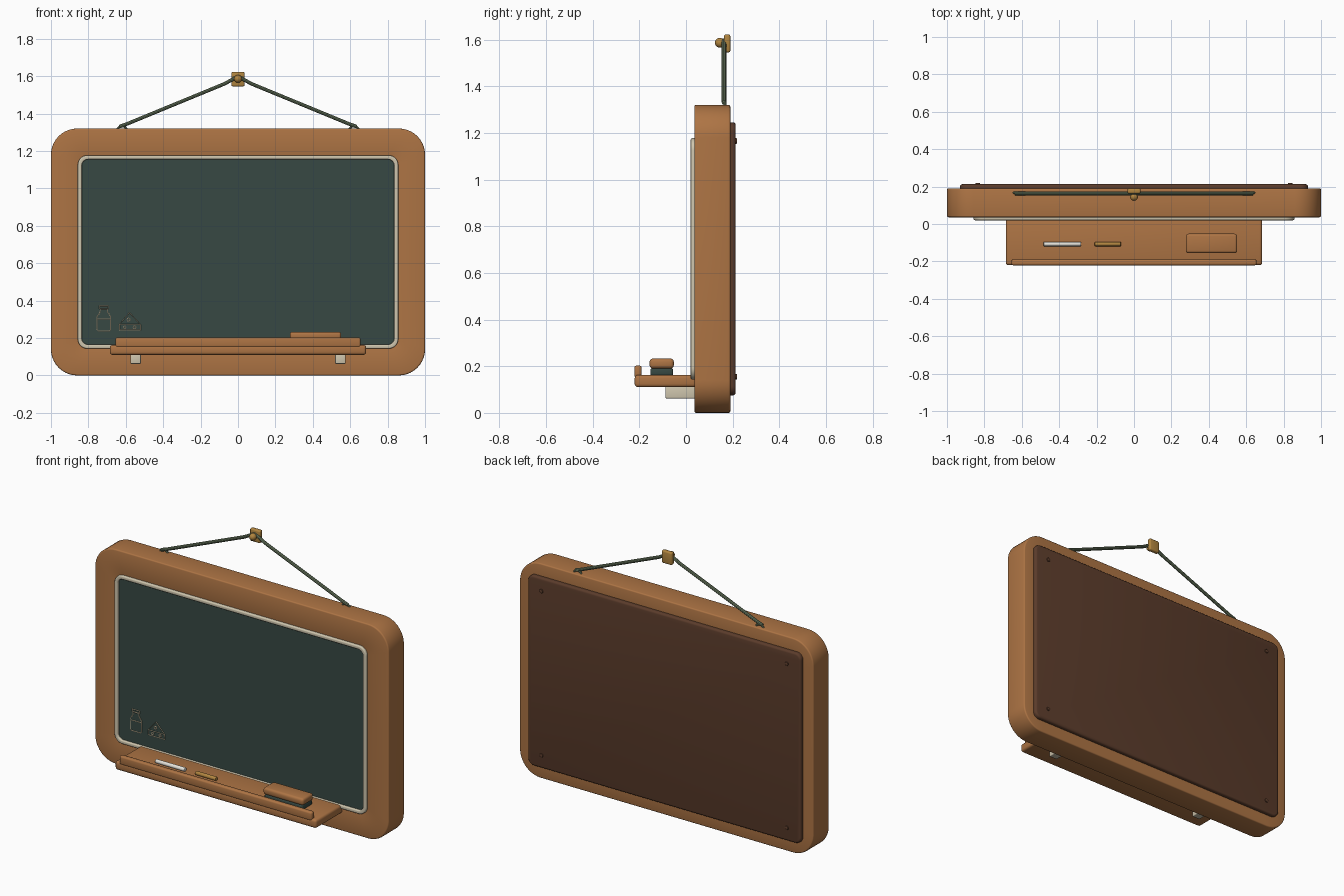
import bpy, bmesh, math
from mathutils import Vector

if "Cube" in bpy.data.objects:
    bpy.data.objects.remove(bpy.data.objects["Cube"])


def mat(name, r, g, b):
    m = bpy.data.materials.new(name)
    m.diffuse_color = (r, g, b, 1)
    m.use_nodes = True
    m.node_tree.nodes["Principled BSDF"].inputs["Base Color"].default_value = m.diffuse_color
    return m


WOOD = mat("warm wood", 0.42, 0.175, 0.058)
BACK = mat("dark brown", 0.105, 0.045, 0.024)
SLATE = mat("slate green", 0.038, 0.066, 0.056)
CREAM = mat("cream", 0.62, 0.56, 0.42)
ROPE = mat("rope green", 0.16, 0.215, 0.13)
BRASS = mat("brass", 0.44, 0.235, 0.05)
WHITE = mat("chalk white", 0.78, 0.76, 0.70)
LINE = mat("chalk line", 0.60, 0.50, 0.34)


def finish(ob, material, bevel=0, segs=3):
    ob.data.materials.append(material)
    bpy.ops.object.select_all(action='DESELECT')
    ob.select_set(True)
    bpy.context.view_layer.objects.active = ob
    if bevel:
        m = ob.modifiers.new("bevel", 'BEVEL')
        m.width, m.segments, m.limit_method = bevel, segs, 'ANGLE'
        m.angle_limit = math.radians(40)
        bpy.ops.object.modifier_apply(modifier="bevel")
    bpy.ops.object.shade_smooth_by_angle(angle=math.radians(35))
    return ob


def new_object(name, bm):
    bmesh.ops.recalc_face_normals(bm, faces=bm.faces)
    me = bpy.data.meshes.new(name)
    bm.to_mesh(me)
    bm.free()
    ob = bpy.data.objects.new(name, me)
    bpy.context.collection.objects.link(ob)
    return ob


def box(name, x0, x1, y0, y1, z0, z1, material, bevel=0, segs=3):
    bm = bmesh.new()
    bmesh.ops.create_cube(bm, size=1)
    for v in bm.verts:
        v.co = Vector(((x0 + x1) / 2 + v.co.x * (x1 - x0),
                       (y0 + y1) / 2 + v.co.y * (y1 - y0),
                       (z0 + z1) / 2 + v.co.z * (z1 - z0)))
    return finish(new_object(name, bm), material, bevel, segs)


def outline(hx, z0, z1, r, n=10):
    """Rounded rectangle in the xz plane."""
    pts = []
    for i, (cx, cz) in enumerate([(hx - r, z1 - r), (-hx + r, z1 - r),
                                  (-hx + r, z0 + r), (hx - r, z0 + r)]):
        for k in range(n + 1):
            a = math.pi / 2 * (i + k / n)
            pts.append((cx + r * math.cos(a), cz + r * math.sin(a)))
    return pts


def slab(name, outer, y0, y1, material, bevel=0, inner=None):
    """Solid plate, or a ring when an inner outline is given."""
    bm = bmesh.new()

    def loop(pts, y):
        return [bm.verts.new((x, y, z)) for x, z in pts]

    def bridge(a, b):
        for i in range(len(a)):
            j = (i + 1) % len(a)
            bm.faces.new((a[i], a[j], b[j], b[i]))

    of, ob_ = loop(outer, y0), loop(outer, y1)
    bridge(of, ob_)
    if inner:
        nf, nb = loop(inner, y0), loop(inner, y1)
        bridge(nf, nb)
        bridge(of, nf)
        bridge(ob_, nb)
    else:
        bm.faces.new(of)
        bm.faces.new(ob_)
    return finish(new_object(name, bm), material, bevel)


def cylinder(name, centre, r, length, axis, material, bevel=0, sides=16):
    rot = (0, math.pi / 2, 0) if axis == 'x' else (math.pi / 2, 0, 0)
    bpy.ops.mesh.primitive_cylinder_add(vertices=sides, radius=r, depth=length,
                                        location=centre, rotation=rot)
    ob = bpy.context.object
    ob.name = name
    return finish(ob, material, bevel, 2)


def tube(name, pts, r, material, closed=False, res=3):
    cu = bpy.data.curves.new(name, 'CURVE')
    cu.dimensions = '3D'
    cu.bevel_depth, cu.bevel_resolution, cu.use_fill_caps = r, res, True
    sp = cu.splines.new('POLY')
    sp.points.add(len(pts) - 1)
    for p, co in zip(sp.points, pts):
        p.co = (*co, 1)
    sp.use_cyclic_u = closed
    ob = bpy.data.objects.new(name, cu)
    bpy.context.collection.objects.link(ob)
    bpy.ops.object.select_all(action='DESELECT')
    ob.select_set(True)
    bpy.context.view_layer.objects.active = ob
    bpy.ops.object.convert(target='MESH')
    return finish(bpy.context.object, material)


# frame, liner, writing surface and back panel
slab("frame", outline(1.0, 0, 1.32, 0.14), 0.036, 0.19, WOOD, 0.008,
     outline(0.845, 0.155, 1.165, 0.04))
slab("liner", outline(0.857, 0.143, 1.177, 0.052), 0.02, 0.06, CREAM, 0.006,
     outline(0.835, 0.165, 1.155, 0.034))
slab("board", outline(0.85, 0.15, 1.17, 0.045), 0.034, 0.10, SLATE)
slab("back_panel", outline(0.93, 0.075, 1.245, 0.04), 0.15, 0.213, BACK, 0.012)
for sx in (-1, 1):
    for z in (0.155, 1.165):
        cylinder("back_screw", (sx * 0.835, 0.212, z), 0.012, 0.015, 'y', BACK, 0.003)

# tray with lip and brackets
box("tray", -0.685, 0.685, -0.22, 0.045, 0.11, 0.163, WOOD, 0.014)
box("tray_lip", -0.655, 0.655, -0.221, -0.19, 0.15, 0.203, WOOD, 0.01)
for sx in (-1, 1):
    box("tray_bracket", sx * 0.547 - 0.028, sx * 0.547 + 0.028,
        -0.088, 0.045, 0.062, 0.115, CREAM, 0.005)

# chalks and eraser
cylinder("white_chalk", (-0.383, -0.107, 0.174), 0.012, 0.2, 'x', WHITE, 0.003)
cylinder("yellow_chalk", (-0.14, -0.107, 0.174), 0.012, 0.14, 'x', BRASS, 0.003)
box("eraser_felt", 0.285, 0.545, -0.153, -0.055, 0.16, 0.192, SLATE, 0.008)
box("eraser_handle", 0.277, 0.552, -0.156, -0.052, 0.19, 0.233, WOOD, 0.014)

# hanging rope, eyelets, wall plate and knob
RY = 0.163
tube("hanging_rope", [(-0.635, RY, 1.33), (-0.6, RY, 1.342), (-0.07, RY, 1.56), (-0.02, RY, 1.588),
                      (0, RY, 1.596), (0.02, RY, 1.588), (0.07, RY, 1.56),
                      (0.6, RY, 1.342), (0.635, RY, 1.33)], 0.01, ROPE)
for sx in (-1, 1):
    arc = [(sx * 0.62 + 0.025 * math.cos(a), RY + 0.004, 1.312 + 0.02 * math.sin(a))
           for a in (math.pi * k / 8 for k in range(9))]
    tube("rope_eyelet", arc, 0.006, ROPE)
box("wall_plate", -0.035, 0.035, 0.163, 0.19, 1.545, 1.622, BRASS, 0.008)
cylinder("knob_stem", (0, 0.155, 1.586), 0.012, 0.03, 'y', BRASS)
bpy.ops.mesh.primitive_uv_sphere_add(segments=20, ring_count=12, radius=0.021,
                                     location=(0, 0.145, 1.586))
bpy.context.object.name = "knob"
finish(bpy.context.object, BRASS)

# chalk drawings: bottle and cheese wedge
DY = 0.033


def draw(name, pts, closed=False):
    tube(name, [(x, DY, z) for x, z in pts], 0.003, LINE, closed, 1)


def ring(cx, cz, r):
    return [(cx + r * math.cos(k * math.pi / 4), cz + r * math.sin(k * math.pi / 4))
            for k in range(8)]


half = [(0.031, 0.238), (0.036, 0.245), (0.036, 0.315), (0.02, 0.338), (0.02, 0.355)]
draw("bottle_outline", [(-0.717 + x, z) for x, z in half]
     + [(-0.717 - x, z) for x, z in reversed(half)], True)
draw("bottle_cap", [(-0.741, 0.357), (-0.693, 0.357), (-0.693, 0.371), (-0.741, 0.371)], True)
draw("bottle_line", [(-0.753, 0.302), (-0.681, 0.302)])
draw("cheese_top", [(-0.634, 0.273), (-0.58, 0.335), (-0.522, 0.273)], True)
draw("cheese_side", [(-0.634, 0.273), (-0.634, 0.242), (-0.522, 0.242), (-0.522, 0.273)])
draw("cheese_hole", ring(-0.585, 0.298, 0.009), True)
draw("cheese_hole", ring(-0.605, 0.257, 0.007), True)
draw("cheese_hole", ring(-0.553, 0.257, 0.008), True)
